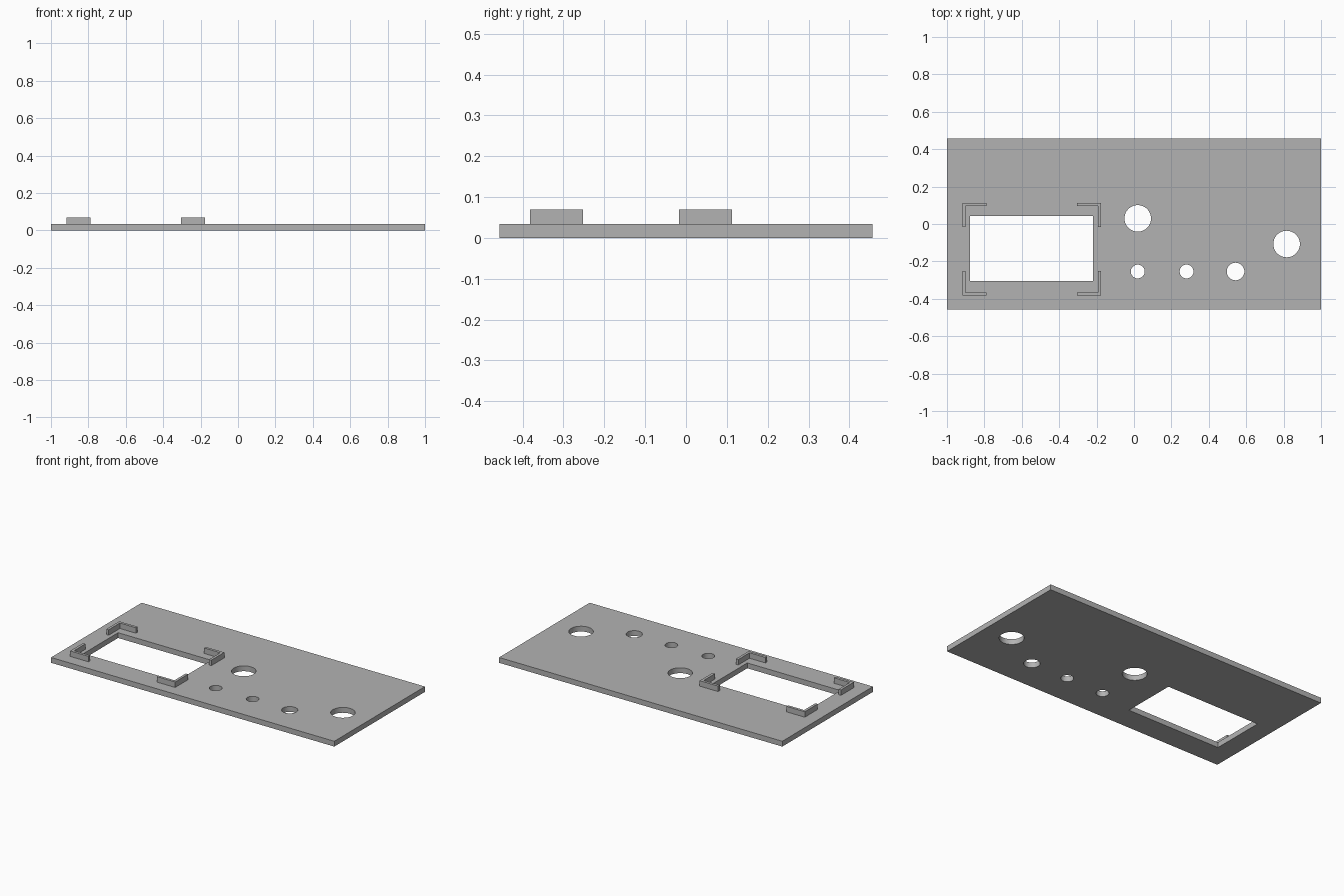
import bpy
import bmesh
from mathutils import Matrix, Vector

if "Cube" in bpy.data.objects:
    bpy.data.objects.remove(bpy.data.objects["Cube"])

THICK = 0.034
TOP = 0.069

grey = bpy.data.materials.new("plain grey")
grey.use_nodes = True
colour = (0.45, 0.45, 0.45, 1)
grey.diffuse_color = colour
grey.node_tree.nodes["Principled BSDF"].inputs["Base Color"].default_value = colour


def finish(bm, name):
    bmesh.ops.recalc_face_normals(bm, faces=bm.faces[:])
    mesh = bpy.data.meshes.new(name)
    bm.to_mesh(mesh)
    bm.free()
    mesh.materials.append(grey)
    obj = bpy.data.objects.new(name, mesh)
    bpy.context.collection.objects.link(obj)
    return obj


def add_box(bm, low, high):
    low, high = Vector(low), Vector(high)
    matrix = Matrix.Translation((low + high) / 2) @ Matrix.Diagonal(high - low).to_4x4()
    bmesh.ops.create_cube(bm, size=1, matrix=matrix)


# Panel plate
bm = bmesh.new()
add_box(bm, (-1, -0.457, 0), (1, 0.457, THICK))
panel = finish(bm, "panel")

# Cutter for the display window and the round holes (x, y, radius)
bm = bmesh.new()
add_box(bm, (-0.877, -0.305, -0.1), (-0.219, 0.043, 0.1))
for x, y, radius in [(0.02, 0.03, 0.071), (0.816, -0.107, 0.071), (0.02, -0.254, 0.037),
                     (0.281, -0.254, 0.037), (0.543, -0.254, 0.047)]:
    bmesh.ops.create_cone(bm, cap_ends=True, segments=48, radius1=radius, radius2=radius,
                          depth=0.2, matrix=Matrix.Translation((x, y, 0)))
cutter = finish(bm, "opening_cutter")
cutter.hide_render = True
cutter.hide_set(True)

cut = panel.modifiers.new("openings", "BOOLEAN")
cut.operation = "DIFFERENCE"
cut.solver = "EXACT"
cut.object = cutter

# Bake the openings, then drop the cutter and smooth the hole walls
bpy.context.view_layer.objects.active = panel
panel.select_set(True)
bpy.ops.object.modifier_apply(modifier=cut.name)
bpy.data.objects.remove(cutter)
bpy.ops.object.shade_smooth_by_angle()


# L-shaped corner brackets that hold the display
def bracket(name, x, y, sx, sy, arm=0.13, wall=0.017):
    outline = [(0, 0), (arm, 0), (arm, wall), (wall, wall), (wall, arm), (0, arm)]
    bm = bmesh.new()
    face = bm.faces.new([bm.verts.new((x + sx * u, y + sy * v, THICK)) for u, v in outline])
    sides = bmesh.ops.extrude_face_region(bm, geom=[face], use_keep_orig=True)
    raised = [g for g in sides["geom"] if isinstance(g, bmesh.types.BMVert)]
    bmesh.ops.translate(bm, verts=raised, vec=(0, 0, TOP - THICK))
    finish(bm, name)


for side, x, sx in [("right", -0.918, 1), ("left", -0.176, -1)]:
    for end, y, sy in [("front", -0.382, 1), ("back", 0.113, -1)]:
        bracket(f"{end}_{side}_bracket", x, y, sx, sy)
